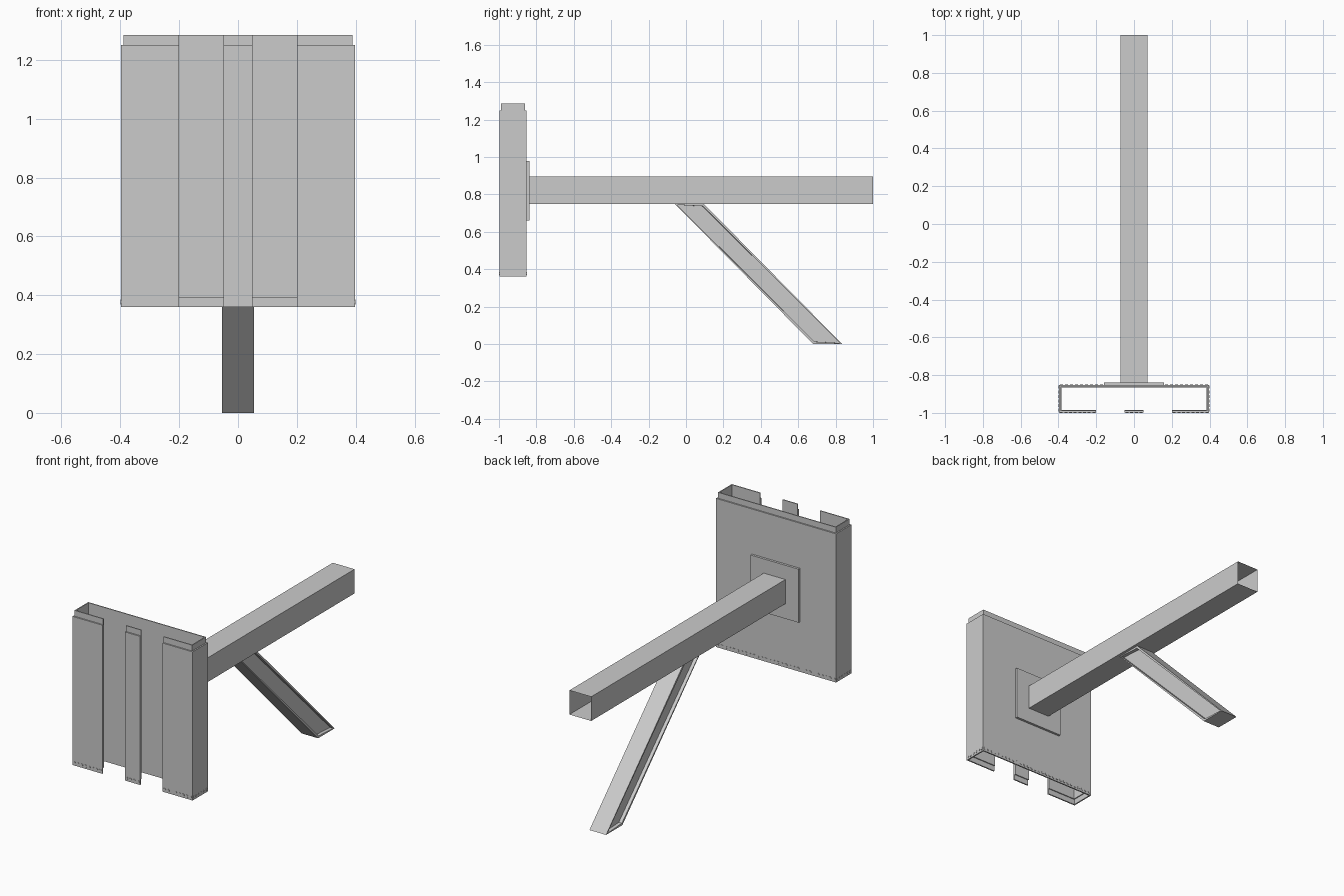
import bpy, bmesh, math
from mathutils import Matrix, Vector

if "Cube" in bpy.data.objects:
    bpy.data.objects.remove(bpy.data.objects["Cube"])


def finish(name, bm):
    bmesh.ops.remove_doubles(bm, verts=bm.verts, dist=1e-5)
    bmesh.ops.recalc_face_normals(bm, faces=bm.faces)
    me = bpy.data.meshes.new(name)
    bm.to_mesh(me)
    bm.free()
    ob = bpy.data.objects.new(name, me)
    bpy.context.collection.objects.link(ob)
    return ob


def stepped_wall(name, section):
    """Loft a wall section upward: bottom socket, full wall, top tongue."""
    out, mid, inn = 0.002, 0.010, 0.016
    levels = [(0.36, out, mid), (0.392, out, mid), (0.392, out, inn),
              (1.25, out, inn), (1.25, mid, inn), (1.285, mid, inn)]
    bm = bmesh.new()
    rings = [[bm.verts.new((x, y, z)) for x, y in section(o, i)] for z, o, i in levels]
    n = len(rings[0])
    # one vertex pair moves at each ledge, so fixed edges need no face there
    for a, b in zip(rings, rings[1:]):
        for k in range(n):
            quad = [a[k], a[(k + 1) % n], b[(k + 1) % n], b[k]]
            if (quad[0].co - quad[3].co).length + (quad[1].co - quad[2].co).length > 1e-6:
                bm.faces.new(quad)
    # end caps as quads between the outer and inner outlines
    for ring in (rings[0], rings[-1]):
        for k in range(n // 2 - 1):
            bm.faces.new([ring[k], ring[k + 1], ring[n - 2 - k], ring[n - 1 - k]])
    bmesh.ops.dissolve_degenerate(bm, edges=bm.edges, dist=1e-5)
    return finish(name, bm)


def shell_outline(d):
    w, f, b = 0.4 - d, -1 + d, -0.85 - d
    return [(0.2, f), (w, f), (w, b), (-w, b), (-w, f), (-0.2, f)]


def strip_outline(d):
    return [(-0.05, -1 + d), (0.05, -1 + d)]


# Wrap-around panel and the separate centre strip
stepped_wall("panel_shell", lambda o, i: shell_outline(o) + shell_outline(i)[::-1])
stepped_wall("centre_strip", lambda o, i: strip_outline(o) + strip_outline(i)[::-1])

# Row of small studs around the lower rim
bm = bmesh.new()


def stud_row(start, end, count, normal):
    rot = Vector(normal).to_track_quat('Z', 'Y').to_matrix().to_4x4()
    a, b = Vector(start), Vector(end)
    for k in range(count):
        p = a.lerp(b, (k + 0.5) / count)
        bmesh.ops.create_cone(bm, cap_ends=True, segments=8, radius1=0.008, radius2=0.008,
                              depth=0.006, matrix=Matrix.Translation(p) @ rot)


Z = 0.377
stud_row((-0.398, -0.853, Z), (0.398, -0.853, Z), 30, (0, 1, 0))
stud_row((-0.05, -0.997, Z), (0.05, -0.997, Z), 4, (0, -1, 0))
for s in (-1, 1):
    stud_row((s * 0.397, -0.998, Z), (s * 0.397, -0.852, Z), 6, (s, 0, 0))
    stud_row((s * 0.2, -0.997, Z), (s * 0.398, -0.997, Z), 8, (0, -1, 0))
finish("rim_studs", bm)


def box(name, lo, hi, open_ends=False):
    bm = bmesh.new()
    bmesh.ops.create_cube(bm, size=1)
    for v in bm.verts:
        v.co = [l + (h - l) * (c + 0.5) for l, h, c in zip(lo, hi, v.co)]
    if open_ends:
        ends = [f for f in bm.faces if abs(f.normal.y) > 0.9]
        bmesh.ops.delete(bm, geom=ends, context='FACES_ONLY')
    return finish(name, bm)


# Mounting plate and open square tube
box("mounting_plate", (-0.16, -0.852, 0.66), (0.16, -0.838, 0.98))
box("square_tube", (-0.072, -0.838, 0.75), (0.072, 1.0, 0.895), open_ends=True)

# Diagonal brace: slanted profile, both sides inset and recessed
bm = bmesh.new()
profile = [(-0.06, 0.75), (0.095, 0.75), (0.835, 0.0), (0.68, 0.0)]
face = bm.faces.new([bm.verts.new((-0.055, y, z)) for y, z in profile])
ext = bmesh.ops.extrude_face_region(bm, geom=[face])
for v in ext["geom"]:
    if isinstance(v, bmesh.types.BMVert):
        v.co.x = 0.055
bmesh.ops.recalc_face_normals(bm, faces=bm.faces)
sides = [f for f in bm.faces if abs(f.normal.x) > 0.9]
bmesh.ops.inset_individual(bm, faces=sides, thickness=0.014, depth=0)
bmesh.ops.inset_individual(bm, faces=sides, thickness=0.0005, depth=-0.02)
finish("diagonal_brace", bm)
